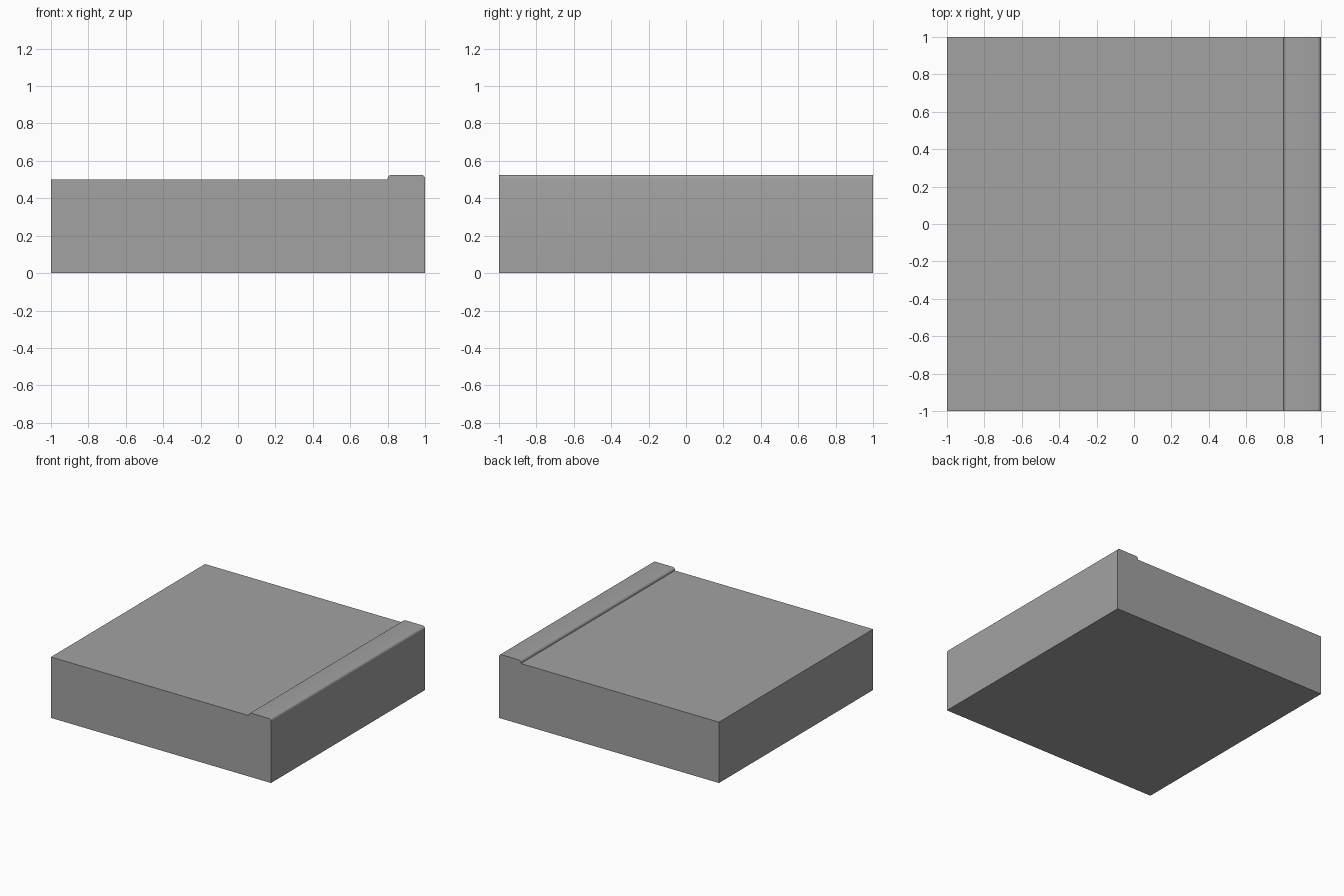
import bpy, bmesh, math

if "Cube" in bpy.data.objects:
    bpy.data.objects.remove(bpy.data.objects["Cube"])

SLAB_TOP, KERB_TOP, KERB_X, R = 0.50, 0.525, 0.80, 0.02

concrete = bpy.data.materials.new("grey_concrete")
concrete.diffuse_color = (0.36, 0.36, 0.36, 1)
concrete.use_nodes = True
concrete.node_tree.nodes["Principled BSDF"].inputs["Base Color"].default_value = concrete.diffuse_color


def corner(cx, cz, start, end, steps=4):
    """Points of a rounded corner, angles in degrees."""
    angles = [math.radians(start + (end - start) * i / steps) for i in range(steps + 1)]
    return [(cx + R * math.cos(a), cz + R * math.sin(a)) for a in angles]


# cross-section: flat slab with a raised, round-edged kerb on the right
profile = [(1, 0)]
profile += corner(1 - R, KERB_TOP - R, 0, 90)
profile += corner(KERB_X + R, KERB_TOP - R, 90, 180)
profile += [(KERB_X, SLAB_TOP), (-1, SLAB_TOP), (-1, 0)]

# extrude the section along y
bm = bmesh.new()
face = bm.faces.new([bm.verts.new((x, -1, z)) for x, z in profile])
ext = bmesh.ops.extrude_face_region(bm, geom=[face], use_keep_orig=True)
verts = [g for g in ext["geom"] if isinstance(g, bmesh.types.BMVert)]
bmesh.ops.translate(bm, verts=verts, vec=(0, 2, 0))
bmesh.ops.recalc_face_normals(bm, faces=bm.faces)

mesh = bpy.data.meshes.new("pavement_slab_with_kerb")
bm.to_mesh(mesh)
bm.free()
mesh.materials.append(concrete)
slab = bpy.data.objects.new("pavement_slab_with_kerb", mesh)
bpy.context.collection.objects.link(slab)

# smooth the rounded kerb edges, keep the rest sharp
bpy.context.view_layer.objects.active = slab
slab.select_set(True)
bpy.ops.object.shade_smooth_by_angle(angle=math.radians(30))
